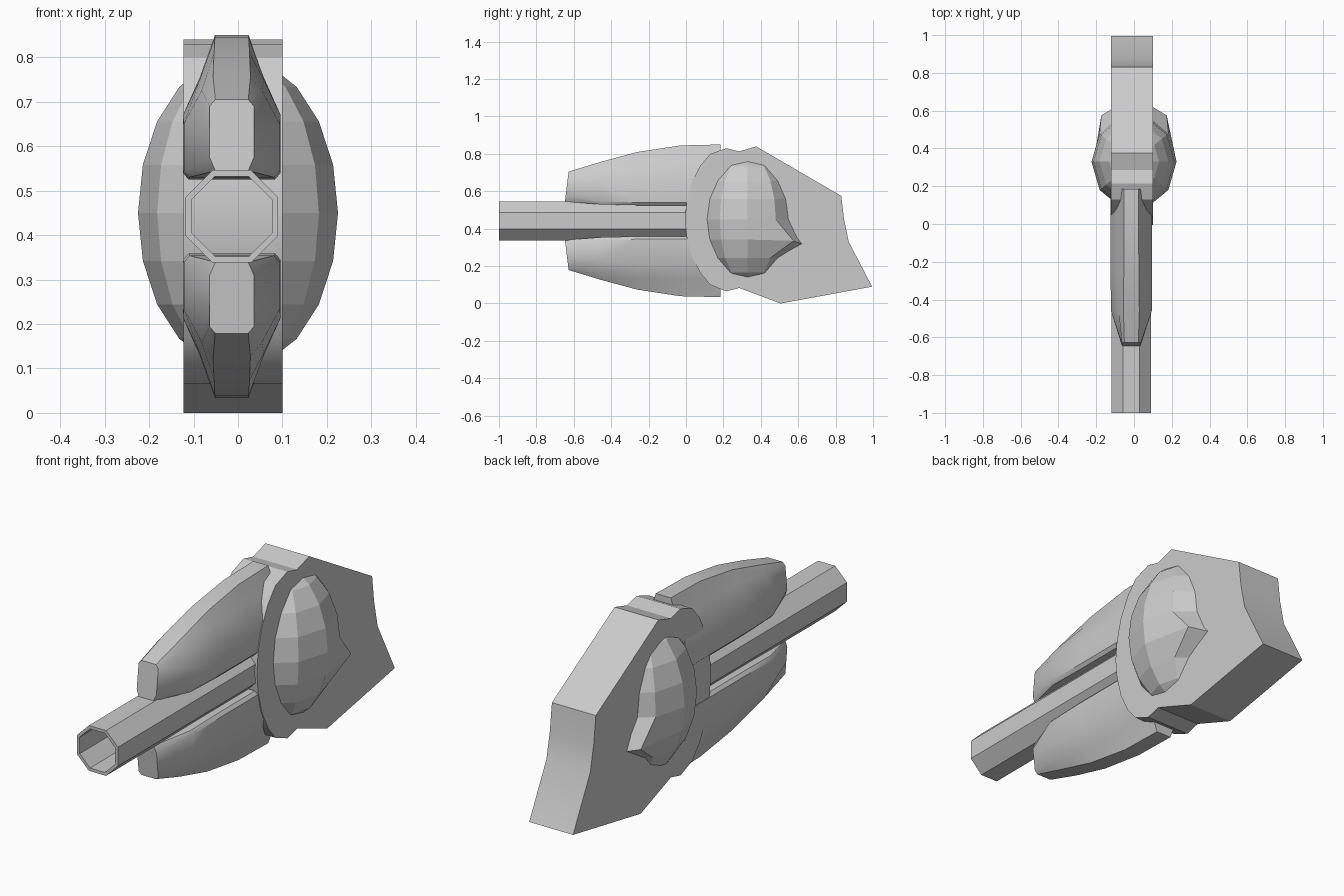
import bpy, bmesh
from math import radians
from mathutils import Matrix, Vector

if "Cube" in bpy.data.objects:
    bpy.data.objects.remove(bpy.data.objects["Cube"])

CX = -0.014   # centre line of barrel and shells
CZ = 0.442    # barrel axis height


def finish(name, bm, smooth=None):
    bmesh.ops.recalc_face_normals(bm, faces=bm.faces[:])
    mesh = bpy.data.meshes.new(name)
    bm.to_mesh(mesh)
    bm.free()
    ob = bpy.data.objects.new(name, mesh)
    bpy.context.collection.objects.link(ob)
    if smooth:
        bpy.ops.object.select_all(action='DESELECT')
        ob.select_set(True)
        bpy.context.view_layer.objects.active = ob
        bpy.ops.object.shade_smooth_by_angle(angle=radians(smooth))
    return ob


def bridge(bm, rings, closed=False):
    """Skin a series of equal point rings with quads; cap unless closed."""
    vs = [[bm.verts.new(p) for p in r] for r in rings]
    n = len(vs[0])
    pairs = list(zip(vs, vs[1:])) + ([(vs[-1], vs[0])] if closed else [])
    for a, b in pairs:
        for i in range(n):
            j = (i + 1) % n
            bm.faces.new((a[i], a[j], b[j], b[i]))
    if not closed:
        bm.faces.new(vs[0])
        bm.faces.new(vs[-1])


# Main body: side profile extruded across x
profile = [(0.375, 0.84), (0.83, 0.575), (0.845, 0.45), (0.87, 0.33), (0.995, 0.09),
           (0.505, 0.0), (0.285, 0.083), (0.215, 0.065), (0.13, 0.1), (0.075, 0.165),
           (0.03, 0.255), (0.003, 0.36), (-0.006, 0.45), (0.003, 0.54), (0.03, 0.645),
           (0.075, 0.735), (0.13, 0.8), (0.215, 0.83), (0.285, 0.813)]
bm = bmesh.new()
bridge(bm, [[(x, y, z) for y, z in profile] for x in (-0.123, 0.1)])
finish("body", bm, 30)

# Side bulges: one faceted ellipsoid passing through the body, with a rear spur each side
bm = bmesh.new()
bmesh.ops.create_uvsphere(bm, u_segments=10, v_segments=10, radius=1,
                          matrix=Matrix.Translation((0, 0.33, 0.45))
                          @ Matrix.Diagonal((0.225, 0.255, 0.35, 1))
                          @ Matrix.Rotation(radians(90), 4, 'Z'))
for side in (-1, 1):
    for old, new in (((0.173, 0.473, 0.342), (0.173, 0.575, 0.335)),
                     ((0.066, 0.56, 0.342), (0.066, 0.64, 0.312))):
        p = Vector((side * old[0], old[1], old[2]))
        v = min(bm.verts, key=lambda q: (q.co - p).length)
        v.co = (side * new[0], new[1], new[2])
finish("side_bulges", bm)


# Barrel: hollow octagonal tube
def octagon(r, y):
    c = r * 0.42
    return [(CX + a, y, CZ + b) for a, b in ((c, r), (r, c), (r, -c), (c, -r),
                                             (-c, -r), (-r, -c), (-r, c), (-c, r))]


bm = bmesh.new()
bridge(bm, [octagon(0.104, 0.05), octagon(0.104, -1.0),
            octagon(0.09, -1.0), octagon(0.09, 0.05)], closed=True)
finish("barrel", bm)

# Upper and lower shells: lofted sections, mirrored about the barrel axis
# y, top z, top half width, mid (half width, z), side (half width, z), lip z, bottom z
sections = [(-0.638, 0.705, 0.037, (0.05, 0.69), (0.05, 0.64), 0.575, 0.545),
            (-0.46, 0.756, 0.042, (0.068, 0.725), (0.108, 0.65), 0.545, 0.53),
            (-0.26, 0.81, 0.04, (0.072, 0.75), (0.11, 0.67), 0.54, 0.525),
            (-0.03, 0.845, 0.038, (0.072, 0.755), (0.11, 0.67), 0.54, 0.525),
            (0.185, 0.85, 0.038, (0.072, 0.755), (0.11, 0.67), 0.54, 0.525)]


def shell(name, sign):
    rings = []
    for k, (y, zt, ht, mid, side, zl, zb) in enumerate(sections):
        half = [(ht, zt), mid, side, (side[0], zl), (side[0] - 0.013, zb)]
        pts = half + [(-a, b) for a, b in reversed(half)]
        lean = 0.12 if k == 0 else 0   # raked nose face
        rings.append([(CX + a, y + lean * (b - 0.62), CZ + sign * (b - CZ))
                      for a, b in pts])
    bm = bmesh.new()
    bridge(bm, rings)
    finish(name, bm, 35)


shell("upper_shell", 1)
shell("lower_shell", -1)
